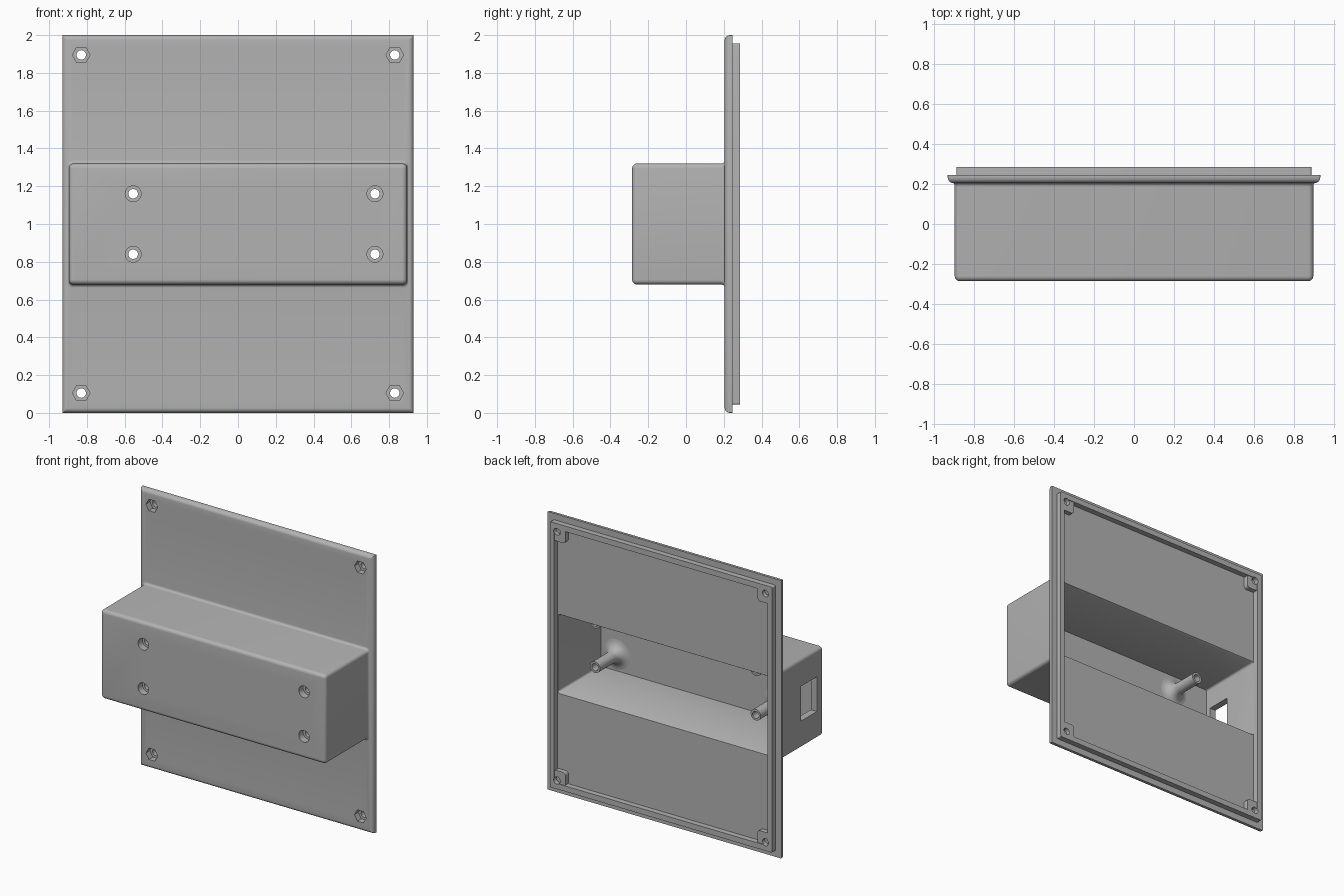
import bpy, bmesh
from math import sin, cos, pi

old = bpy.data.objects.get("Cube")
if old:
    bpy.data.objects.remove(old, do_unlink=True)

grey = bpy.data.materials.new("plain_grey")
grey.use_nodes = True
grey.diffuse_color = (0.45, 0.45, 0.45, 1)
grey.node_tree.nodes["Principled BSDF"].inputs["Base Color"].default_value = (0.45, 0.45, 0.45, 1)


def rect(hx, hz, y, r, cx=0, cz=1):
    """Rounded rectangle facing along y."""
    pts = []
    for q, (sx, sz) in enumerate([(1, 1), (-1, 1), (-1, -1), (1, -1)]):
        for k in range(6):
            a = (q + k / 5) * pi / 2
            pts.append((cx + sx * (hx - r) + r * cos(a), y, cz + sz * (hz - r) + r * sin(a)))
    return pts


def circle(r, y, cx, cz, n=32):
    return [(cx + r * cos(2 * pi * k / n), y, cz + r * sin(2 * pi * k / n)) for k in range(n)]


def loft(bm, rings):
    """Closed solid through rings of equal length."""
    rows = [[bm.verts.new(p) for p in ring] for ring in rings]
    n = len(rows[0])
    for a, b in zip(rows, rows[1:]):
        for k in range(n):
            m = (k + 1) % n
            bm.faces.new((a[k], a[m], b[m], b[k]))
    bm.faces.new(rows[0])
    bm.faces.new(rows[-1])


def make(name, solids):
    bm = bmesh.new()
    for rings in solids:
        loft(bm, rings)
    bmesh.ops.recalc_face_normals(bm, faces=bm.faces[:])
    mesh = bpy.data.meshes.new(name)
    bm.to_mesh(mesh)
    bm.free()
    mesh.materials.append(grey)
    ob = bpy.data.objects.new(name, mesh)
    bpy.context.collection.objects.link(ob)
    return ob


STEPS = [k / 6 * pi / 2 for k in range(7)]

# Housing: one skin from the box front, over the plate and rim, into the cavity
e = 0.025
shell = [rect(0.87 + e * sin(a), 0.295 + e * sin(a), -0.26 - e * cos(a), 0.004 + 0.02 * sin(a))
         for a in STEPS]
shell += [rect(0.895 + 0.008 * (1 - cos(a)), 0.32 + 0.018 * (1 - cos(a)), 0.185 + 0.02 * sin(a), 0.024)
          for a in STEPS]
shell += [rect(0.905 + e * sin(a), 0.975 + e * sin(a), 0.235 - 0.03 * cos(a), 0.003) for a in STEPS]
shell += [
    rect(0.93, 1.0, 0.245, 0.003),
    rect(0.885, 0.955, 0.245, 0.008),
    rect(0.885, 0.955, 0.285, 0.008),
    rect(0.85, 0.915, 0.285, 0.02),
    rect(0.85, 0.915, 0.245, 0.02),
    rect(0.848, 0.285, 0.245, 0.015),
    rect(0.847, 0.279, 0.235, 0.015),
    rect(0.847, 0.279, -0.245, 0.015),
]
targets = [make("housing", [shell])]

# Screw posts with a flared foot, inside the box
posts = [(x, z) for x in (-0.555, 0.725) for z in (0.84, 1.16)]
for x, z in posts:
    rings = [circle(0.11, -0.255, x, z)]
    rings += [circle(0.11 - 0.07 * sin(a), -0.175 - 0.07 * cos(a), x, z) for a in STEPS]
    rings.append(circle(0.04, 0.0, x, z))
    targets.append(make("screw_post", [rings]))

# Corner bosses inside the rim
corners = [(sx, sz) for sx in (-1, 1) for sz in (-1, 1)]
for sx, sz in corners:
    targets.append(make("corner_boss", [[
        rect(0.048, 0.05, y, 0.022, sx * 0.812, 1 + sz * 0.875) for y in (0.235, 0.28)]]))

# Cutters: head recesses, then through bores and the side window
screws = [(sx * 0.83, 1 + sz * 0.895) for sx, sz in corners]
recesses = make("recess_cutter",
                [[circle(0.042, y, x, z) for y in (-0.3, -0.235)] for x, z in posts] +
                [[circle(0.047, y, x, z, 6) for y in (0.19, 0.25)] for x, z in screws])
bores = make("bore_cutter",
             [[circle(0.025, y, x, z) for y in (-0.31, 0.05)] for x, z in posts] +
             [[circle(0.025, y, x, z) for y in (0.18, 0.32)] for x, z in screws] +
             [[rect(0.1, 0.125, y, 0.002, -0.9, 1) for y in (-0.21, -0.03)]])

for ob in targets:
    bpy.ops.object.select_all(action="DESELECT")
    bpy.context.view_layer.objects.active = ob
    ob.select_set(True)
    for cutter in (recesses, bores):
        mod = ob.modifiers.new("cut", "BOOLEAN")
        mod.operation = "DIFFERENCE"
        mod.solver = "EXACT"
        mod.object = cutter
        bpy.ops.object.modifier_apply(modifier=mod.name)
    bpy.ops.object.shade_smooth_by_angle(angle=0.6)

for cutter in (recesses, bores):
    bpy.data.objects.remove(cutter, do_unlink=True)
